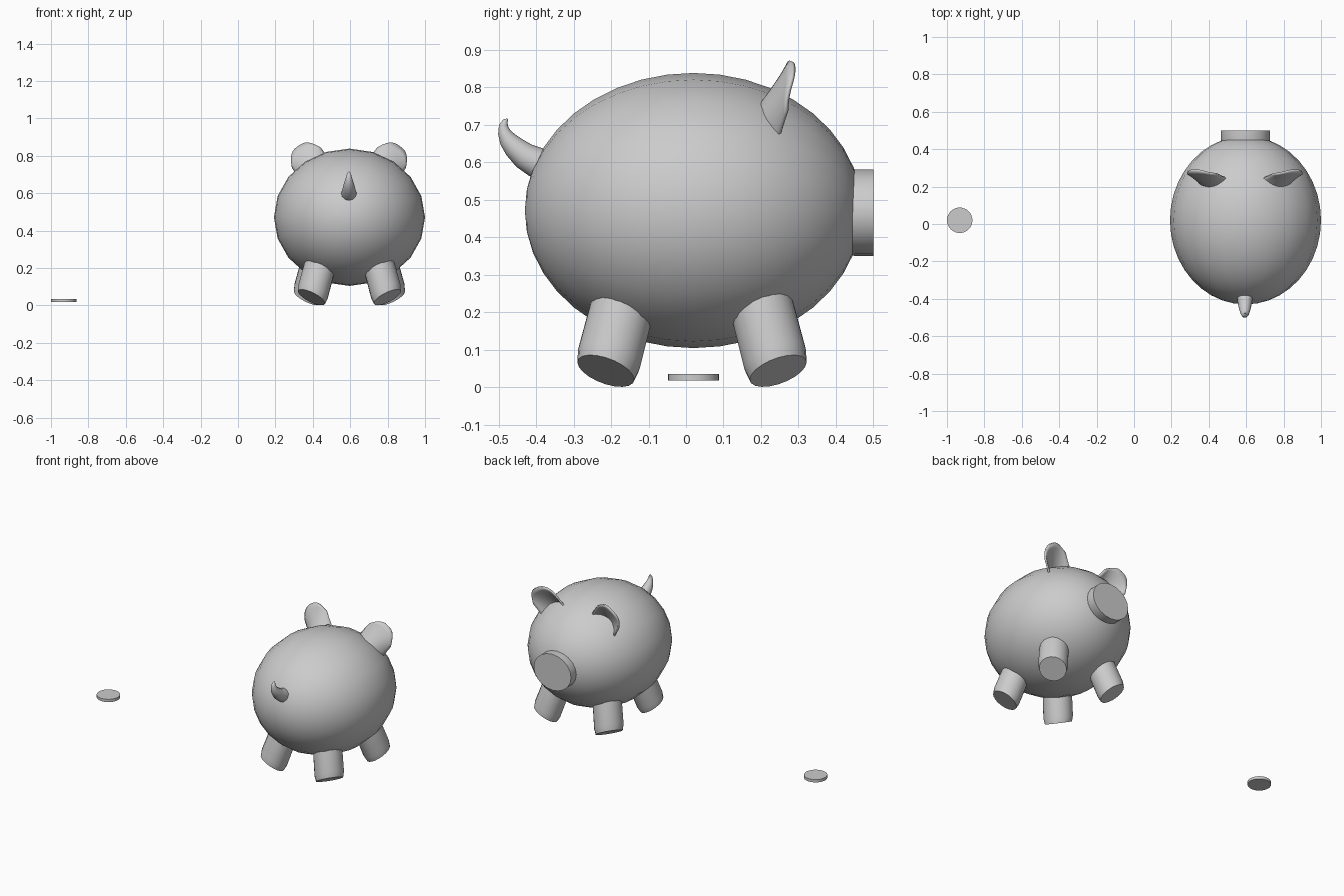
import bpy, bmesh
from math import sin, cos, pi, radians
from mathutils import Vector, Matrix

if "Cube" in bpy.data.objects:
    bpy.data.objects.remove(bpy.data.objects["Cube"])

CX, CY, CZ = 0.596, 0.02, 0.471   # body centre


def finish(name, bm, angle=35):
    bmesh.ops.recalc_face_normals(bm, faces=bm.faces)
    me = bpy.data.meshes.new(name)
    bm.to_mesh(me)
    bm.free()
    ob = bpy.data.objects.new(name, me)
    bpy.context.collection.objects.link(ob)
    bpy.ops.object.select_all(action='DESELECT')
    ob.select_set(True)
    bpy.context.view_layer.objects.active = ob
    bpy.ops.object.shade_smooth_by_angle(angle=radians(angle))
    return ob


def tube(name, rings, a, b, n=20, angle=35):
    """Closed tube; rings are (centre, radius along a, radius along b)."""
    bm = bmesh.new()
    loops = []
    for c, ra, rb in rings:
        loops.append([bm.verts.new(Vector(c) + a * ra * cos(2 * pi * i / n) + b * rb * sin(2 * pi * i / n))
                      for i in range(n)])
    for p, q in zip(loops, loops[1:]):
        for i in range(n):
            j = (i + 1) % n
            bm.faces.new((p[i], p[j], q[j], q[i]))
    bm.faces.new(loops[0])
    bm.faces.new(loops[-1])
    return finish(name, bm, angle)


X, Y, Z = Vector((1, 0, 0)), Vector((0, 1, 0)), Vector((0, 0, 1))

# body: ellipsoid with its poles along y
bm = bmesh.new()
bmesh.ops.create_uvsphere(bm, u_segments=20, v_segments=20, radius=1)
bm.transform(Matrix.Translation((CX, CY, CZ)) @ Matrix.Diagonal((0.404, 0.45, 0.367, 1))
             @ Matrix.Rotation(pi / 2, 4, 'X'))
finish("body", bm)

# flat snout
tube("snout", [((CX, 0.43, 0.465), 0.128, 0.112), ((CX, 0.45, 0.465), 0.132, 0.115),
               ((CX, 0.50, 0.465), 0.132, 0.115)], X, Z)

# splayed legs with slanted, bevelled feet
for sx, side in ((-1, "left"), (1, "right")):
    for sy, end, off in ((-1, "rear", 0.203), (1, "front", 0.225)):
        normal = Vector((sx * 0.5, sy * 0.38, -1)).normalized()
        a = normal.cross(Y).normalized()
        b = normal.cross(a)
        foot = Vector((CX + sx * off, 0.016 + sy * 0.23, 0.043))
        up = Vector((-sx * 0.27, -sy * 0.26, 1))
        tube(f"{end}_{side}_leg", [(foot, 0.080, 0.080), (foot + up * 0.032, 0.087, 0.087),
                                   (foot + up * 0.26, 0.085, 0.085)], a, b, 20, 25)

# curled tail
path = [(-0.35, 0.575, 0.045), (-0.40, 0.600, 0.041), (-0.432, 0.617, 0.036), (-0.458, 0.640, 0.030),
        (-0.475, 0.660, 0.024), (-0.485, 0.680, 0.017), (-0.487, 0.698, 0.012), (-0.482, 0.710, 0.007),
        (-0.476, 0.715, 0.002)]
bm = bmesh.new()
loops = []
for k, (y, z, r) in enumerate(path):
    p, q = path[max(k - 1, 0)], path[min(k + 1, len(path) - 1)]
    t = Vector((0, q[0] - p[0], q[1] - p[1])).normalized()
    s = t.cross(X)
    loops.append([bm.verts.new(Vector((CX - 0.003, y, z)) + X * r * cos(2 * pi * i / 12) + s * r * sin(2 * pi * i / 12))
                  for i in range(12)])
for p, q in zip(loops, loops[1:]):
    for i in range(12):
        bm.faces.new((p[i], p[(i + 1) % 12], q[(i + 1) % 12], q[i]))
bm.faces.new(loops[0])
bm.faces.new(loops[-1])
finish("tail", bm, 60)

# cupped ears opening toward the snout
NU, NV = 14, 7
for sx, side in ((-1, "left"), (1, "right")):
    bm = bmesh.new()
    grid = []
    for i in range(NU + 1):
        u = -1 + 2 * i / NU
        top = 0.122 - 0.075 * abs(u) ** 3
        row = []
        for j in range(NV + 1):
            s = -0.05 + (top + 0.05) * j / NV
            x = 0.2 + 0.57 * s + 0.82 * 0.092 * u
            z = 0.75 + 0.82 * s - 0.57 * 0.092 * u
            y = 0.257 + 0.25 * s - 0.42 * (0.122 - s) * (1 - u * u)
            row.append(bm.verts.new((CX - 0.003 + sx * x, y, z)))
        grid.append(row)
    for i in range(NU):
        for j in range(NV):
            f = (grid[i][j], grid[i + 1][j], grid[i + 1][j + 1], grid[i][j + 1])
            bm.faces.new(f if sx > 0 else f[::-1])
    ear = finish(side + "_ear", bm, 50)
    mod = ear.modifiers.new("thickness", 'SOLIDIFY')
    mod.thickness = 0.01
    mod.offset = 0

# loose coin
tube("coin", [((-0.932, 0.02, 0.017), 0.068, 0.068), ((-0.932, 0.02, 0.035), 0.068, 0.068)], X, Y, 32)
